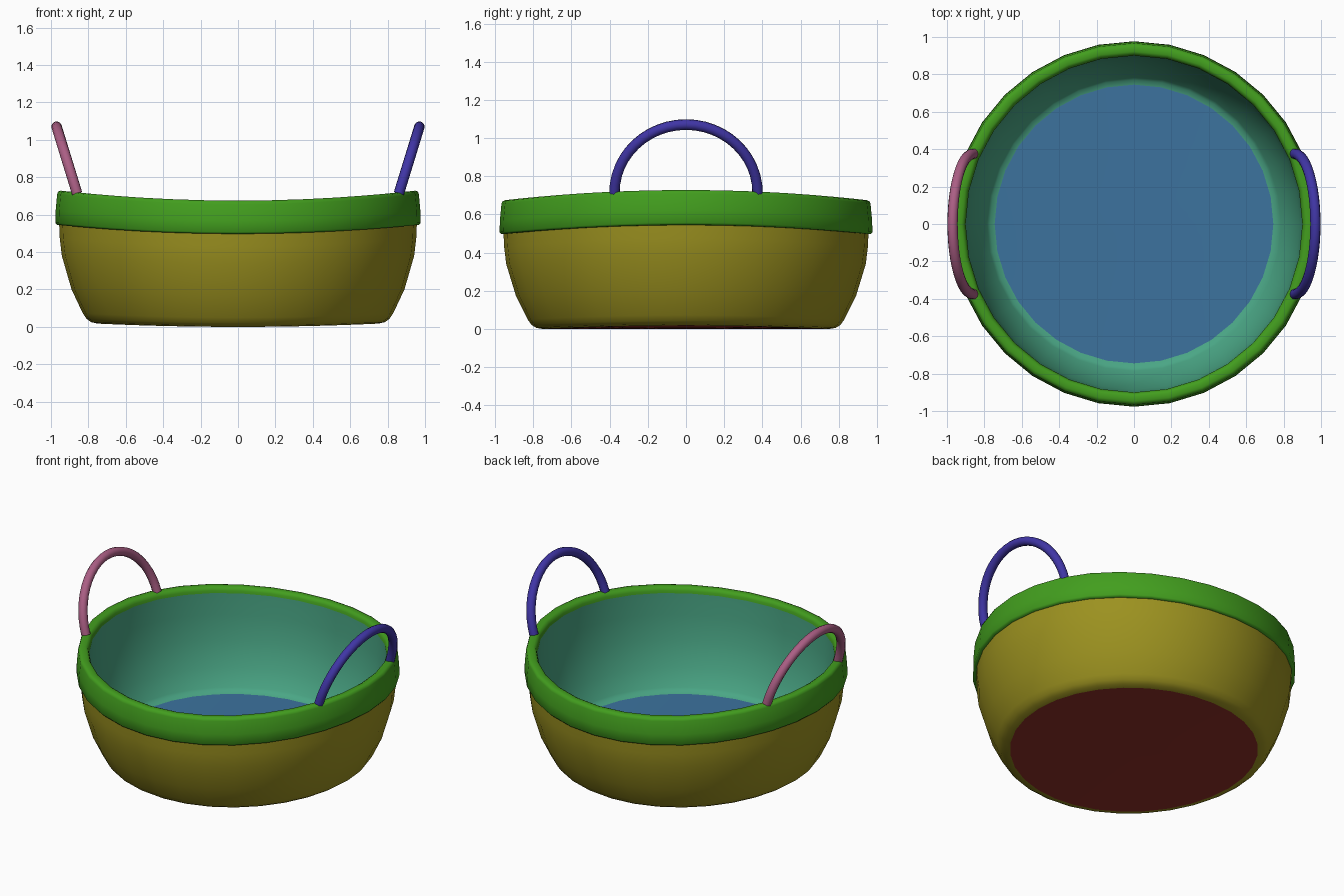
import bpy, bmesh, math

if "Cube" in bpy.data.objects:
    bpy.data.objects.remove(bpy.data.objects["Cube"])

SEGMENTS = 32


def paint(obj, color):
    mat = bpy.data.materials.new(obj.name + "_colour")
    mat.diffuse_color = (*color, 1)
    mat.use_nodes = True
    mat.node_tree.nodes["Principled BSDF"].inputs["Base Color"].default_value = mat.diffuse_color
    obj.data.materials.append(mat)


def saddle(x, z):
    # the basket curves up towards the handles, more so at the rim
    return z + (0.031 + 0.042 * z) * x * x


def lathe(name, profile, color):
    bm = bmesh.new()
    rings = []
    for r, z in profile:
        ring = []
        for i in range(SEGMENTS):
            a = 2 * math.pi * i / SEGMENTS
            x, y = r * math.cos(a), r * math.sin(a)
            ring.append(bm.verts.new((x, y, saddle(x, z))))
        rings.append(ring)
    for low, high in zip(rings, rings[1:]):
        for i in range(SEGMENTS):
            j = (i + 1) % SEGMENTS
            bm.faces.new((low[i], low[j], high[j], high[i]))
    bmesh.ops.remove_doubles(bm, verts=bm.verts, dist=1e-5)
    mesh = bpy.data.meshes.new(name)
    bm.to_mesh(mesh)
    bm.free()
    obj = bpy.data.objects.new(name, mesh)
    bpy.context.collection.objects.link(obj)
    bpy.ops.object.select_all(action='DESELECT')
    obj.select_set(True)
    bpy.context.view_layer.objects.active = obj
    bpy.ops.object.shade_smooth_by_angle(angle=math.radians(50))
    paint(obj, color)


def handle(name, side, color):
    # half circle leaning outwards from the rim
    curve = bpy.data.curves.new(name, 'CURVE')
    curve.dimensions = '3D'
    curve.bevel_depth = 0.028
    curve.bevel_resolution = 3
    curve.use_fill_caps = True
    steps = 24
    spline = curve.splines.new('POLY')
    spline.points.add(steps)
    for i, p in enumerate(spline.points):
        a = math.pi * i / steps
        rise = math.sin(a)
        p.co = (side * (0.86 + 0.11 * rise), -0.375 * math.cos(a), 0.713 + 0.358 * rise, 1)
    spline.use_smooth = True
    obj = bpy.data.objects.new(name, curve)
    bpy.context.collection.objects.link(obj)
    paint(obj, color)


# underside
lathe("base", [(0, 0), (0.25, 0), (0.5, 0), (0.75, 0)], (0.285, 0.03, 0.021))

# outer wall, bottom to top
lathe("outer_wall", [(0.75, 0), (0.785, 0.006), (0.81, 0.022), (0.83, 0.05), (0.89, 0.17),
                     (0.942, 0.34), (0.953, 0.43), (0.957, 0.52)], (0.33, 0.285, 0.014))

# rim band, from the outer lip over the top to the inside
lathe("rim", [(0.95, 0.497), (0.968, 0.497), (0.977, 0.507), (0.975, 0.57), (0.967, 0.655),
              (0.961, 0.669), (0.947, 0.675), (0.922, 0.675), (0.909, 0.669), (0.903, 0.655),
              (0.9, 0.64)], (0.055, 0.343, 0.013))

# inner wall, top to bottom
lathe("inner_wall", [(0.9, 0.64), (0.898, 0.5), (0.885, 0.34), (0.84, 0.18),
                     (0.785, 0.075), (0.77, 0.058), (0.745, 0.05)], (0.068, 0.38, 0.234))

# floor
lathe("floor", [(0.745, 0.05), (0.5, 0.05), (0.25, 0.05), (0, 0.05)], (0.045, 0.17, 0.343))

# handles
handle("right_handle", 1, (0.051, 0.036, 0.38))
handle("left_handle", -1, (0.406, 0.113, 0.233))
